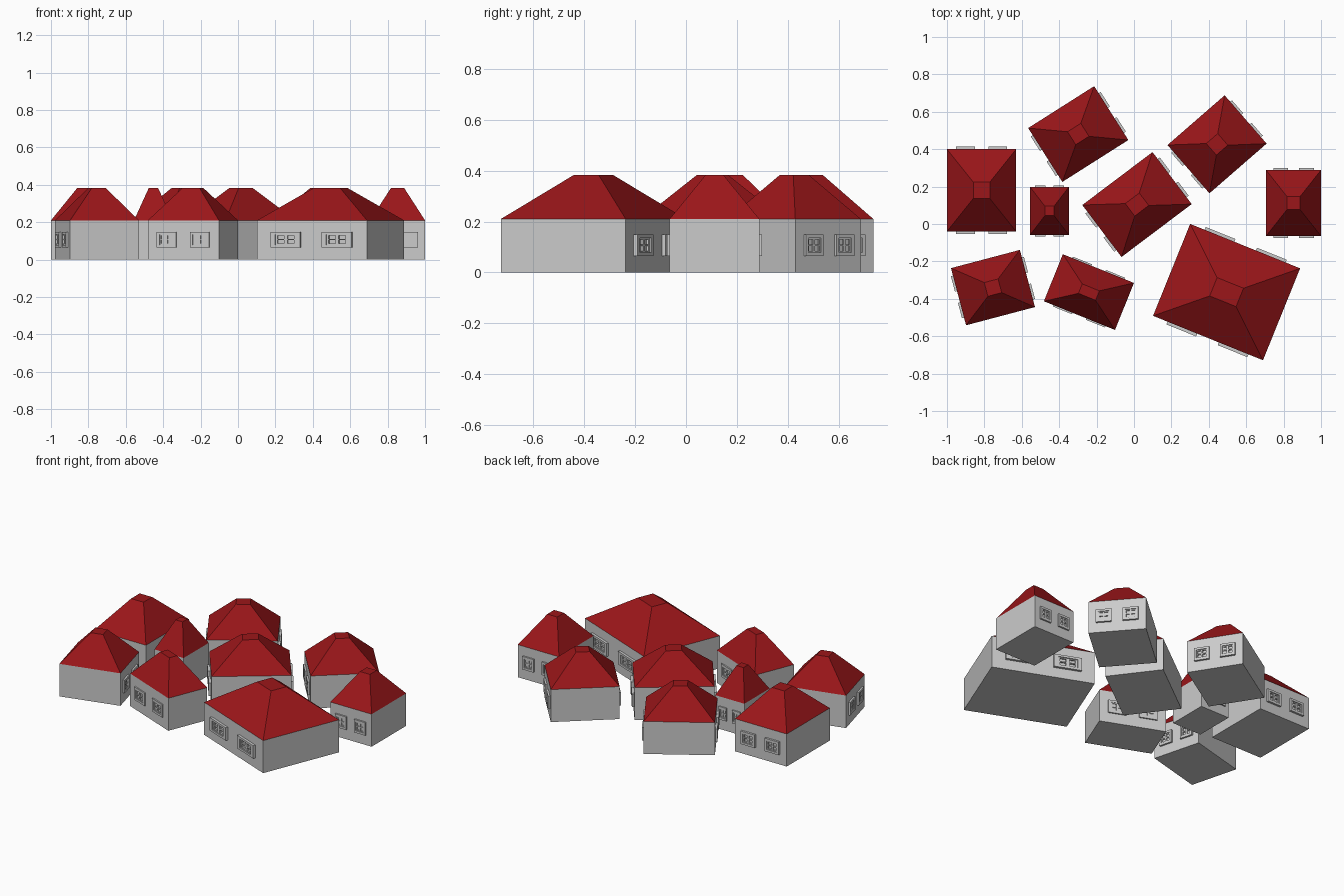
import bpy, bmesh
from math import radians
from mathutils import Matrix, Vector

if "Cube" in bpy.data.objects:
    bpy.data.objects.remove(bpy.data.objects["Cube"])

WALL_H, TOP_H = 0.21, 0.383
WIN_Z, WIN_H = 0.107, 0.084

roof_mat = bpy.data.materials.new("roof_red")
roof_mat.diffuse_color = (0.33, 0.008, 0.01, 1)
roof_mat.use_nodes = True
roof_mat.node_tree.nodes["Principled BSDF"].inputs["Base Color"].default_value = roof_mat.diffuse_color


def finish(bm, name, place, mat=None):
    bmesh.ops.recalc_face_normals(bm, faces=bm.faces)
    me = bpy.data.meshes.new(name)
    bm.to_mesh(me)
    bm.free()
    ob = bpy.data.objects.new(name, me)
    bpy.context.collection.objects.link(ob)
    ob.matrix_world = place
    if mat:
        me.materials.append(mat)
    return ob


def box(bm, x, y, z, sx, sy, sz):
    m = Matrix.Translation((x, y, z)) @ Matrix.Diagonal((sx, sy, sz, 1))
    return bmesh.ops.create_cube(bm, size=1, matrix=m)["verts"]


def frame(bm, x, y, z, w, d, h, bx, bz):
    # rectangular ring of four bars
    for s in (-1, 1):
        box(bm, x + s * (w - bx) / 2, y, z, bx, d, h)
        box(bm, x, y, z + s * (h - bz) / 2, w - 2 * bx, d, bz)


def house(i, cx, cy, w, d, rot):
    place = Matrix.Translation((cx, cy, 0)) @ Matrix.Rotation(radians(rot), 4, 'Z')

    # walls
    bm = bmesh.new()
    box(bm, 0, 0, WALL_H / 2, w, d, WALL_H)
    finish(bm, f"walls_{i}", place)

    # hipped roof tapering to a small flat top
    bm = bmesh.new()
    for v in box(bm, 0, 0, (WALL_H + TOP_H) / 2, w, d, TOP_H - WALL_H):
        if v.co.z > (WALL_H + TOP_H) / 2:
            v.co.x *= 0.24
            v.co.y *= 0.2
    finish(bm, f"roof_{i}", place, roof_mat)

    # two windows on each of the front and back walls
    bm = bmesh.new()
    ww, p = 0.27 * w, 0.03 * d
    for side in (-1, 1):
        for k in (-1, 1):
            x = k * 0.233 * w
            # outer surround
            frame(bm, x, side * (d + p) / 2, WIN_Z, ww, p, WIN_H, ww * 0.15, 0.014)
            # sash with crossing glazing bars
            iw, ih, q = ww * 0.7, WIN_H - 0.028, p * 0.6
            y = side * (d + q) / 2
            bx = iw * 0.1
            frame(bm, x, y, WIN_Z, iw, q, ih, bx, 0.006)
            box(bm, x, y, WIN_Z, bx * 1.6, q, ih - 0.012)
            for s in (-1, 1):
                box(bm, x + s * iw * 0.24, y, WIN_Z, iw * 0.32, q, 0.006)
    finish(bm, f"windows_{i}", place)


# centre x, centre y, width of windowed wall, depth, rotation
HOUSES = [
    (-0.815, 0.18, 0.37, 0.44, 0),
    (-0.298, 0.481, 0.341, 0.418, -57.6),
    (0.444, 0.426, 0.342, 0.405, -49),
    (0.016, 0.104, 0.348, 0.47, -53),
    (-0.452, 0.07, 0.208, 0.257, 0),
    (0.853, 0.112, 0.294, 0.353, 0),
    (-0.754, -0.340, 0.316, 0.381, -75.2),
    (-0.241, -0.364, 0.41, 0.271, -22),
    (0.495, -0.364, 0.634, 0.53, -22),
]
for i, h in enumerate(HOUSES, 1):
    house(i, *h)
